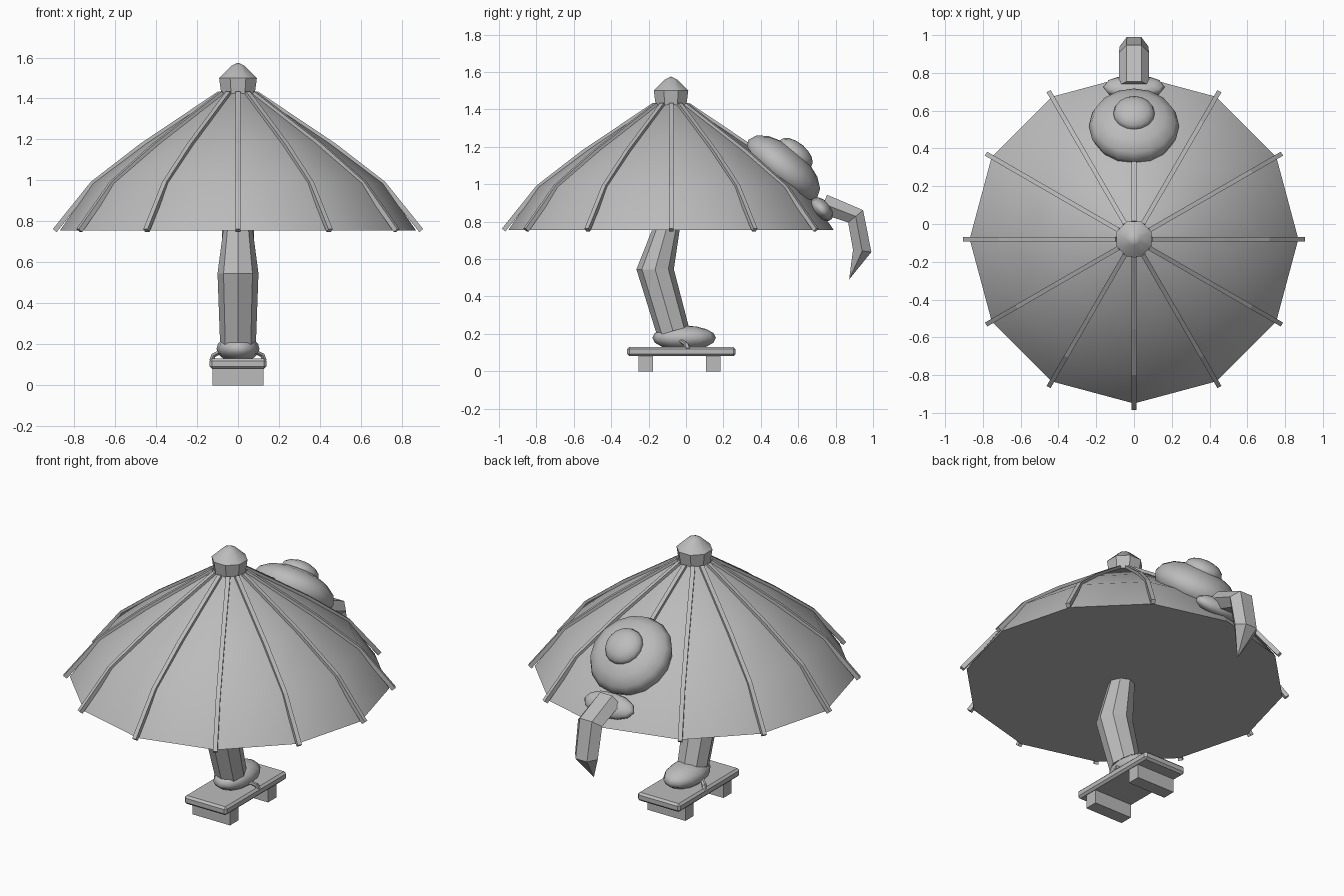
import bpy, bmesh, math
from mathutils import Vector, Matrix

if "Cube" in bpy.data.objects:
    bpy.data.objects.remove(bpy.data.objects["Cube"], do_unlink=True)

GREY = (0.5, 0.5, 0.5, 1)
grey = bpy.data.materials.new("plain grey")
grey.use_nodes = True
grey.diffuse_color = GREY
grey.node_tree.nodes["Principled BSDF"].inputs["Base Color"].default_value = GREY


def finish(name, bm, smooth=None):
    bmesh.ops.recalc_face_normals(bm, faces=bm.faces[:])
    mesh = bpy.data.meshes.new(name)
    bm.to_mesh(mesh)
    bm.free()
    mesh.materials.append(grey)
    ob = bpy.data.objects.new(name, mesh)
    bpy.context.collection.objects.link(ob)
    if smooth:
        bpy.ops.object.select_all(action='DESELECT')
        bpy.context.view_layer.objects.active = ob
        ob.select_set(True)
        bpy.ops.object.shade_smooth_by_angle(angle=math.radians(smooth))
    return ob


def loft(name, path, radii, sides, side=(1, 0, 0), phase=0.0, smooth=None):
    """Tube along a path; each radius is (across, deep), zero makes a tip."""
    bm = bmesh.new()
    pts, u, rings = [Vector(p) for p in path], Vector(side), []
    for i, (p, (a, b)) in enumerate(zip(pts, radii)):
        before = (p - pts[i - 1]).normalized() if i else Vector()
        after = (pts[i + 1] - p).normalized() if i + 1 < len(pts) else Vector()
        v = (before + after).normalized().cross(u)
        if a == 0:
            rings.append([bm.verts.new(p)] * sides)
            continue
        turns = [math.tau * (k + phase) / sides for k in range(sides)]
        rings.append([bm.verts.new(p + u * a * math.cos(t) + v * b * math.sin(t))
                      for t in turns])
    for lo, hi in zip(rings, rings[1:]):
        for k in range(sides):
            j = (k + 1) % sides
            corners = [lo[k], lo[j], hi[j], hi[k]]
            bm.faces.new(list(dict.fromkeys(corners)))
    for ring in (rings[0], rings[-1]):
        if len(set(ring)) > 2:
            bm.faces.new(ring)
    return finish(name, bm, smooth)


def ellipsoid(name, centre, radii, tilt=0, segments=16, rings=8):
    bm = bmesh.new()
    m = (Matrix.Translation(centre) @ Matrix.Rotation(math.radians(tilt), 4, 'X')
         @ Matrix.Diagonal((*radii, 1)))
    bmesh.ops.create_uvsphere(bm, u_segments=segments, v_segments=rings,
                              radius=1, matrix=m)
    return finish(name, bm, 60)


def box(name, centre, size, bevel=0):
    bm = bmesh.new()
    m = Matrix.Translation(centre) @ Matrix.Diagonal((*size, 1))
    bmesh.ops.create_cube(bm, size=1, matrix=m)
    if bevel:
        bmesh.ops.bevel(bm, geom=bm.edges[:], offset=bevel, segments=1,
                        affect='EDGES')
    return finish(name, bm)


AXIS = -0.08  # y of the umbrella axis


def lathe(name, profile, sides, phase=0.0):
    return loft(name, [(0, AXIS, z) for r, z in profile],
                [(r, r) for r, z in profile], sides, phase=phase, smooth=35)


# Canopy and top knob
lathe("canopy", [(0.87, 0.755), (0.71, 0.985), (0.45, 1.18), (0.08, 1.43)], 12)
lathe("knob", [(0.088, 1.42), (0.1, 1.5), (0.035, 1.56), (0, 1.575)], 8, 0.5)

# Ribs, the back one stopping under the eye
rib = [(0.09, 1.425), (0.47, 1.17), (0.71, 0.985), (0.895, 0.755)]
for i in range(12):
    a = math.tau * i / 12
    c, s = math.cos(a), math.sin(a)
    profile = rib[:2] if i == 3 else rib
    loft(f"rib_{i + 1}", [(r * c, AXIS + r * s, z) for r, z in profile],
         [(0.017, 0.017)] * len(profile), 4, side=(-s, c, 0), phase=0.5)

# Eye, pupil and lips lying on the canopy slope
ellipsoid("eye", (0, 0.518, 1.083), (0.24, 0.24, 0.12), -40)
ellipsoid("pupil", (0, 0.585, 1.163), (0.11, 0.11, 0.06), -40)
ellipsoid("lips", (0, 0.725, 0.865), (0.165, 0.075, 0.05), -45, 12, 8)

# Hanging tongue
loft("tongue", [(0, 0.735, 0.895), (0, 0.907, 0.828), (0, 0.942, 0.643),
                (0, 0.872, 0.49)],
     [(0.08, 0.06), (0.08, 0.06), (0.075, 0.057), (0, 0)], 6)

# Bent leg and foot
loft("leg", [(0, -0.08, 0.85), (0, -0.165, 0.545), (0, -0.07, 0.215)],
     [(0.06, 0.06), (0.1, 0.1), (0.088, 0.088)], 8)
ellipsoid("foot", (0, -0.01, 0.178), (0.105, 0.17, 0.066), 0, 12, 8)

# Sandal: board, two cross teeth and strap ends
box("sandal_board", (0, -0.025, 0.105), (0.28, 0.58, 0.05), 0.012)
for name, y in (("front_tooth", -0.215), ("back_tooth", 0.145)):
    box(name, (0, y, 0.04), (0.25, 0.078, 0.082))
for name, sx in (("left", 1), ("right", -1)):
    loft(f"{name}_strap", [(sx * 0.07, -0.04, 0.17), (sx * 0.12, 0, 0.145),
                           (sx * 0.128, 0.01, 0.12)],
         [(0.015, 0.015)] * 3, 6, side=(0, 1, 0))
